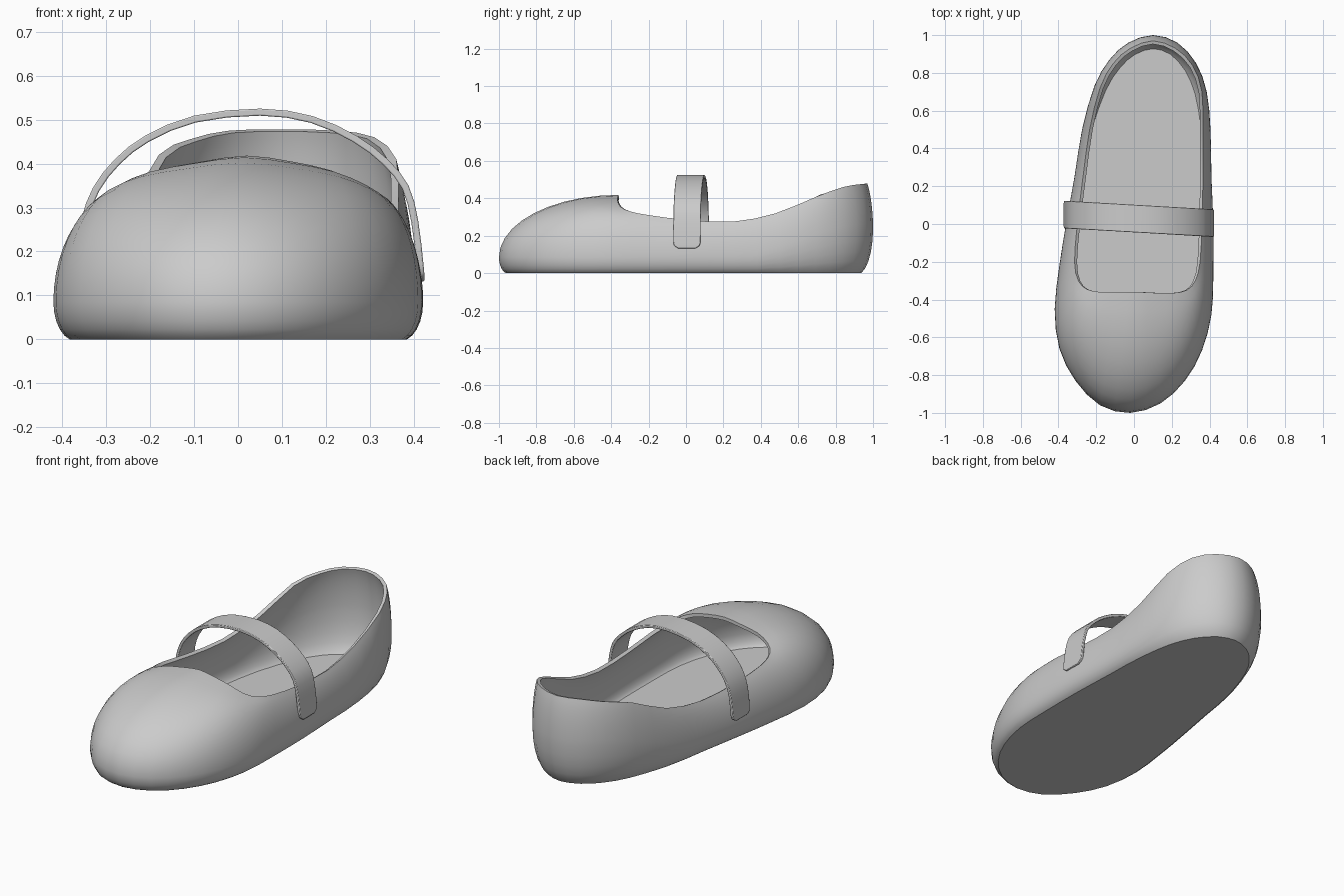
import bpy
from math import sin, cos, radians
from mathutils import Vector

if "Cube" in bpy.data.objects:
    bpy.data.objects.remove(bpy.data.objects["Cube"])

# Stations around the shoe: outline x, y and matching opening-rim x, y, z
STATIONS = [
    (-.02, -1.0, .02, -.36, .418), (.14, -.95, .12, -.365, .405), (.27, -.83, .21, -.365, .385),
    (.36, -.67, .28, -.35, .355), (.41, -.48, .325, -.30, .33), (.42, -.28, .35, -.20, .31),
    (.42, 0, .36, 0, .285), (.41, .25, .365, .25, .275), (.405, .5, .365, .48, .32),
    (.385, .7, .36, .70, .41), (.33, .85, .31, .84, .46), (.23, .96, .22, .93, .475),
    (.10, 1.0, .10, .97, .478), (-.03, .96, -.02, .93, .475), (-.13, .87, -.11, .85, .455),
    (-.21, .73, -.18, .72, .42), (-.275, .5, -.235, .5, .32), (-.315, .25, -.27, .25, .275),
    (-.36, 0, -.30, 0, .285), (-.395, -.22, -.315, -.20, .31), (-.42, -.45, -.295, -.30, .33),
    (-.395, -.66, -.25, -.345, .355), (-.31, -.83, -.18, -.36, .385), (-.18, -.96, -.08, -.36, .405),
]


def catmull(pts, steps, closed):
    pts = [Vector(p) for p in pts]
    n = len(pts)
    at = (lambda i: pts[i % n]) if closed else (lambda i: pts[max(0, min(n - 1, i))])
    out = []
    for i in range(n if closed else n - 1):
        a, b, c, d = (at(i + k) for k in (-1, 0, 1, 2))
        for s in range(steps):
            t = s / steps
            out.append(.5 * (2 * b + (c - a) * t + (2 * a - 5 * b + 4 * c - d) * t * t
                             + (3 * b - a - 3 * c + d) * t ** 3))
    if not closed:
        out.append(pts[-1])
    return out


def smoothstep(a, b, x):
    t = max(0, min(1, (x - a) / (b - a)))
    return t * t * (3 - 2 * t)


def make(name, verts, faces, thickness, offset, bevel=0):
    mesh = bpy.data.meshes.new(name)
    mesh.from_pydata(verts, [], faces)
    obj = bpy.data.objects.new(name, mesh)
    bpy.context.collection.objects.link(obj)
    m = obj.modifiers.new("thickness", 'SOLIDIFY')
    m.thickness, m.offset, m.use_even_offset = thickness, offset, True
    if bevel:
        b = obj.modifiers.new("soft_edges", 'BEVEL')
        b.width, b.segments, b.limit_method = bevel, 2, 'ANGLE'
    bpy.ops.object.select_all(action='DESELECT')
    obj.select_set(True)
    bpy.context.view_layer.objects.active = obj
    bpy.ops.object.modifier_apply(modifier="thickness")
    bpy.ops.object.shade_smooth_by_angle(angle=radians(32))
    return obj


# Shoe body: wall profile swept around the outline, from sole edge up to the rim
ring = catmull(STATIONS, 2, True)
n = len(ring)
LOW, HIGH = 5, 10
columns = []
for i, s in enumerate(ring):
    ox, oy, rx, ry, rz = s
    d = ring[(i + 1) % n] - ring[i - 1]
    normal = Vector((d[1], -d[0])).normalized()
    heel = smoothstep(.3, .95, oy)
    toe = 1 - smoothstep(-.75, -.1, oy)
    widest = .085 + .15 * heel
    inset = .05 + .035 * heel
    col = []
    for k in range(LOW):
        b = radians(75) * (1 - k / LOW)
        off = inset * (1 - cos(b))
        z = widest * (1 - sin(b) / sin(radians(75)))
        col.append((ox - normal.x * off, oy - normal.y * off, z))
    top = radians(50 + 40 * toe)
    for k in range(HIGH + 1):
        a = top * k / HIGH
        f = (1 - cos(a)) / (1 - cos(top))
        col.append((ox + (rx - ox) * f, oy + (ry - oy) * f,
                    widest + (rz - widest) * sin(a) / sin(top)))
    columns.append(col)
rows = LOW + HIGH + 1
verts = [columns[i][k] for k in range(rows) for i in range(n)]
faces = [(k * n + i, k * n + (i + 1) % n, (k + 1) * n + (i + 1) % n, (k + 1) * n + i)
         for k in range(rows - 1) for i in range(n)]
faces.append(tuple(reversed(range(n))))
make("shoe_body", verts, faces, .018, -1)

# Strap: arched ribbon with rounded ends, slightly skewed across the shoe
ARCH = [(.424, .132), (.424, .145), (.422, .17), (.41, .27), (.388, .35), (.34, .41), (.27, .463),
        (.17, .508), (.05, .525), (-.10, .509), (-.21, .464), (-.28, .41), (-.33, .345),
        (-.357, .27), (-.369, .17), (-.372, .145), (-.372, .132)]
path = catmull(ARCH, 2, False)
verts = []
for x, z in path:
    drop = max(0, min(1, (.17 - z) / .038))
    half = .073 - .028 * drop ** 3
    mid = .05 - .045 * (x + .37) / .79
    verts += [(x, mid - half, z), (x, mid + half, z)]
faces = [(2 * i, 2 * i + 1, 2 * i + 3, 2 * i + 2) for i in range(len(path) - 1)]
make("strap", verts, faces, .016, -1, .003)
